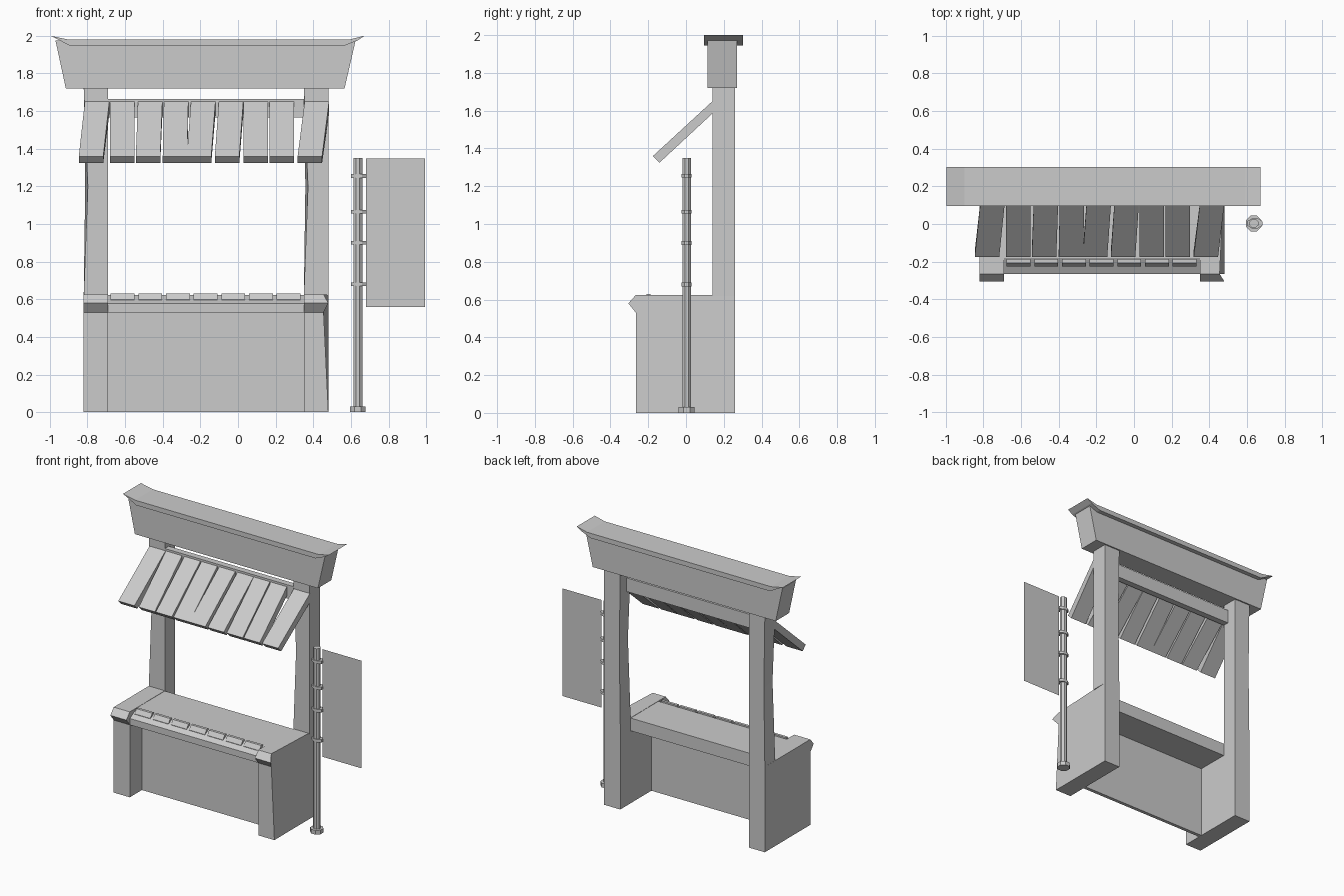
import bpy, bmesh
from math import pi

if "Cube" in bpy.data.objects:
    bpy.data.objects.remove(bpy.data.objects["Cube"])


def make(name, verts, faces):
    me = bpy.data.meshes.new(name)
    me.from_pydata(verts, [], faces)
    bm = bmesh.new()
    bm.from_mesh(me)
    bmesh.ops.recalc_face_normals(bm, faces=bm.faces)
    bm.to_mesh(me)
    bm.free()
    ob = bpy.data.objects.new(name, me)
    bpy.context.collection.objects.link(ob)
    return ob


def bridge(name, a, b):
    """Solid between two matching outlines."""
    n = len(a)
    faces = [list(range(n)), list(range(n, 2 * n))]
    faces += [[i, (i + 1) % n, n + (i + 1) % n, n + i] for i in range(n)]
    return make(name, a + b, faces)


def along_x(name, prof, x0, x1):
    return bridge(name, [(x0, y, z) for y, z in prof], [(x1, y, z) for y, z in prof])


def along_y(name, prof, y0, y1):
    return bridge(name, [(x, y0, z) for x, z in prof], [(x, y1, z) for x, z in prof])


def box(name, x0, x1, y0, y1, z0, z1):
    return along_x(name, [(y0, z0), (y1, z0), (y1, z1), (y0, z1)], x0, x1)


def cyl(name, x, y, z0, z1, rx, ry, n=8):
    bpy.ops.mesh.primitive_cylinder_add(vertices=n, radius=1, depth=z1 - z0,
                                        location=(x, y, (z0 + z1) / 2),
                                        rotation=(0, 0, pi / n))
    ob = bpy.context.object
    ob.name = name
    bpy.ops.object.transform_apply(location=False, rotation=True, scale=False)
    ob.scale = (rx, ry, 1)


# Header board and upturned cap
along_y("header_board", [(-0.915, 1.72), (0.566, 1.72), (0.625, 1.975), (-0.97, 1.975)], 0.115, 0.27)
along_y("header_cap", [(-0.89, 1.945), (0.56, 1.945), (0.635, 1.975), (0.672, 2.0),
                       (0.59, 1.98), (-0.90, 1.98), (-0.997, 2.0), (-0.965, 1.985)], 0.095, 0.302)

# Posts with a worn edge, above the side walls
for side, x in (("left", -0.82), ("right", 0.35)):
    rows = []
    for z, df, db in ((0.62, 0, 0), (1.2, 0.022, 0.008), (1.73, 0, 0)):
        rows += [(x + df, 0.14, z), (x + 0.13, 0.14, z), (x + 0.13, 0.26, z), (x + db, 0.26, z)]
    faces = [[0, 1, 2, 3], [8, 9, 10, 11]]
    faces += [[r + i, r + (i + 1) % 4, r + 4 + (i + 1) % 4, r + 4 + i] for r in (0, 4) for i in range(4)]
    make(side + "_post", rows, faces)

# Side walls with pointed front nose; the right one leans in at the front
wall = [(-0.265, 0), (0.26, 0), (0.26, 0.625), (-0.265, 0.625), (-0.305, 0.58), (-0.265, 0.53)]
along_x("left_side_wall", wall, -0.82, -0.69)
outer = [0.48, 0.48, 0.48, 0.455, 0.48, 0.455]
bridge("right_side_wall", [(0.35, y, z) for y, z in wall],
       [(x, y, z) for x, (y, z) in zip(outer, wall)])

# Counter, front panel and peg blocks
along_x("counter_top", [(-0.265, 0.53), (0.14, 0.53), (0.14, 0.623), (-0.18, 0.623), (-0.265, 0.577)], -0.69, 0.35)
box("front_panel", -0.69, 0.35, -0.125, -0.10, 0.0, 0.54)
for i in range(7):
    x = -0.677 + i * 0.147
    along_x("counter_block", [(-0.228, 0.575), (-0.187, 0.575), (-0.187, 0.63), (-0.207, 0.63), (-0.228, 0.60)],
            x, x + 0.127)

# Awning beam and crooked planks (top x, bottom x)
box("awning_beam", -0.69, 0.35, 0.14, 0.185, 1.565, 1.665)
planks = [(-0.814, -0.846), (-0.681, -0.681), (-0.532, -0.543), (-0.394, -0.40), (-0.25, -0.272),
          (-0.102, -0.123), (0.03, 0.03), (0.168, 0.168), (0.354, 0.317)]
prof = [(-0.175, 1.36), (0.14, 1.65), (0.14, 1.585), (-0.14, 1.325)]
for t, b in planks:
    xs = (b, t, t, b)
    bridge("awning_plank", [(x, y, z) for x, (y, z) in zip(xs, prof)],
           [(x + 0.13, y, z) for x, (y, z) in zip(xs, prof)])

# Sign pole, foot, rings and banner
cyl("sign_pole", 0.637, 0.003, 0.0, 1.35, 0.026, 0.024)
cyl("pole_foot", 0.636, 0.003, 0.0, 0.03, 0.045, 0.045)
for z in (1.255, 1.065, 0.90, 0.68):
    cyl("banner_ring", 0.642, 0.003, z - 0.01, z + 0.01, 0.044, 0.028)
make("banner", [(0.68, 0.005, 0.56), (0.995, 0.005, 0.56), (0.995, 0.005, 1.347), (0.68, 0.005, 1.347)],
     [[0, 1, 2, 3]])
